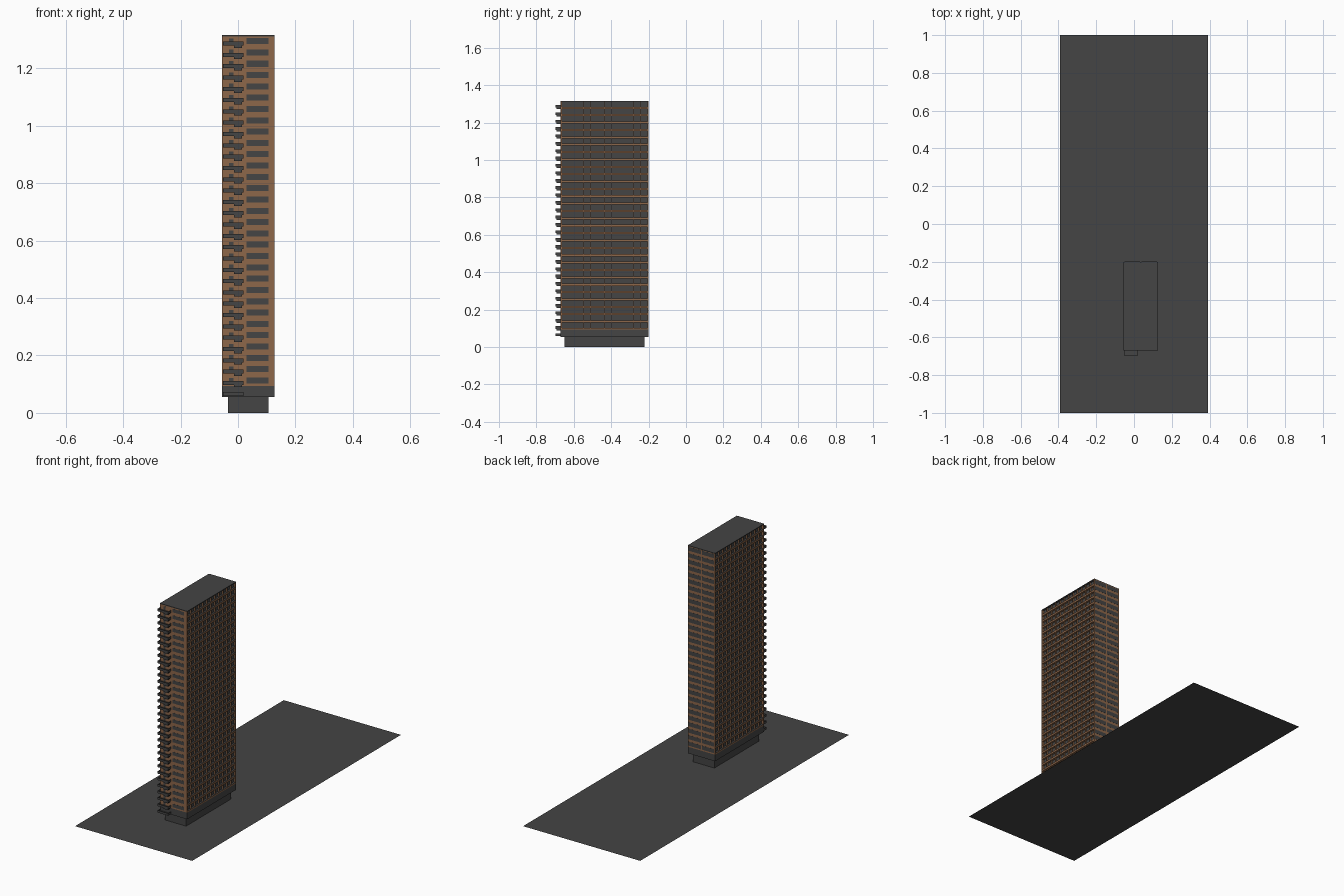
import bpy, bmesh

if "Cube" in bpy.data.objects:
    bpy.data.objects.remove(bpy.data.objects["Cube"])


def material(name, rgb):
    m = bpy.data.materials.new(name)
    m.diffuse_color = (*rgb, 1)
    m.use_nodes = True
    m.node_tree.nodes["Principled BSDF"].inputs["Base Color"].default_value = m.diffuse_color
    return m


DARK = material("dark grey", (0.058, 0.058, 0.058))
BROWN = material("brown cladding", (0.27, 0.135, 0.067))


def boxes(name, items, mat, dark_tops=False):
    """One object made of many boxes (x0, x1, y0, y1, z0, z1)."""
    bm = bmesh.new()
    for x0, x1, y0, y1, z0, z1 in items:
        vs = bmesh.ops.create_cube(bm, size=1)["verts"]
        for v in vs:
            v.co = (x1 if v.co.x > 0 else x0,
                    y1 if v.co.y > 0 else y0,
                    z1 if v.co.z > 0 else z0)
    bm.normal_update()
    me = bpy.data.meshes.new(name)
    me.materials.append(mat)
    if dark_tops:
        me.materials.append(DARK)
        for f in bm.faces:
            f.material_index = 1 if f.normal.z > 0.9 else 0
    bm.to_mesh(me)
    bm.free()
    ob = bpy.data.objects.new(name, me)
    bpy.context.collection.objects.link(ob)
    return ob


# Tower dimensions
X0, X1, Y0, Y1 = -0.055, 0.128, -0.67, -0.20
ZB, ZT, N = 0.055, 1.316, 32
H = (ZT - ZB) / N
D = 0.012                       # depth of the side recesses
Z1 = ZB + H                     # top of the dark first storey
floors = [ZB + H * i for i in range(N)]

# Site plate
bpy.ops.mesh.primitive_plane_add(size=1)
site = bpy.context.object
site.name = "site_plate"
site.data.name = "site_plate"
for v in site.data.vertices:
    v.co.x *= 0.786
    v.co.y *= 2
site.data.materials.append(DARK)

# Set-back base, dark first storey, recessed core, roof
boxes("base", [(-0.035, 0.107, -0.65, -0.222, 0, ZB)], DARK)
boxes("first_storey", [(X0, X1, Y0, Y1, ZB, Z1)], DARK)
boxes("core", [(X0 + D, X1 - D, Y0 + 0.006, Y1 - 0.006, Z1, ZT - 0.004)], DARK)
boxes("roof", [(X0, X1, Y0, Y1, ZT - 0.004, ZT)], DARK)

# Brown end walls at front and back
boxes("end_walls", [(X0, X1, Y0, Y0 + 0.006, Z1, ZT - 0.004),
                    (X0, X1, Y1 - 0.006, Y1, Z1, ZT - 0.004)], BROWN)

# Floor edges and thin dividers along both long sides
slabs, dividers = [], []
cols = 12
pitch = (Y1 - Y0 - 0.012) / cols
for z in floors[1:]:
    for a, b in ((X0, X0 + D), (X1 - D, X1)):
        slabs.append((a, b, Y0 + 0.006, Y1 - 0.006,
                      z if z == floors[1] else z - 0.003, z + 0.008))
        for c in range(1, cols):
            y = Y0 + 0.006 + pitch * c
            dividers.append((a + 0.001, b - 0.001, y - 0.0007, y + 0.0007,
                             z + 0.008, z + H - 0.003))
boxes("floor_edges", slabs, BROWN, dark_tops=True)
boxes("loggia_dividers", dividers, BROWN)

# Front windows, balcony doors and back windows as thin plates
P = 0.0006
boxes("front_windows", [(0.03, 0.106, Y0 - P, Y0, z + 0.008, z + 0.029)
                        for z in floors[1:]], DARK)
boxes("balcony_doors", [(-0.031, -0.016, Y0 - P, Y0, z + 0.004, z + 0.028)
                        for z in floors[1:]], DARK)
boxes("back_windows", [(a, b, Y1, Y1 + P, z + 0.008, z + 0.032)
                       for z in floors[1:]
                       for a, b in ((X0 + 0.006, 0.033), (0.040, X1 - 0.006))],
      DARK)

# Balconies: floor, three parapets and a bracket below
balconies, brackets = [], []
bx0, bx1, by = -0.052, 0.020, -0.697
for z in floors:
    a, b = z + 0.003, z + 0.017
    balconies += [(bx0, bx1, by, Y0, a, a + 0.003),
                  (bx0, bx1, by, by + 0.002, a, b),
                  (bx0, bx0 + 0.002, by, Y0, a, b),
                  (bx1 - 0.002, bx1, by, Y0, a, b)]
    if z > ZB:
        brackets.append((-0.014, 0.014, by + 0.004, Y0, z - 0.005, a))
boxes("balconies", balconies, DARK)
boxes("balcony_brackets", brackets, DARK)
